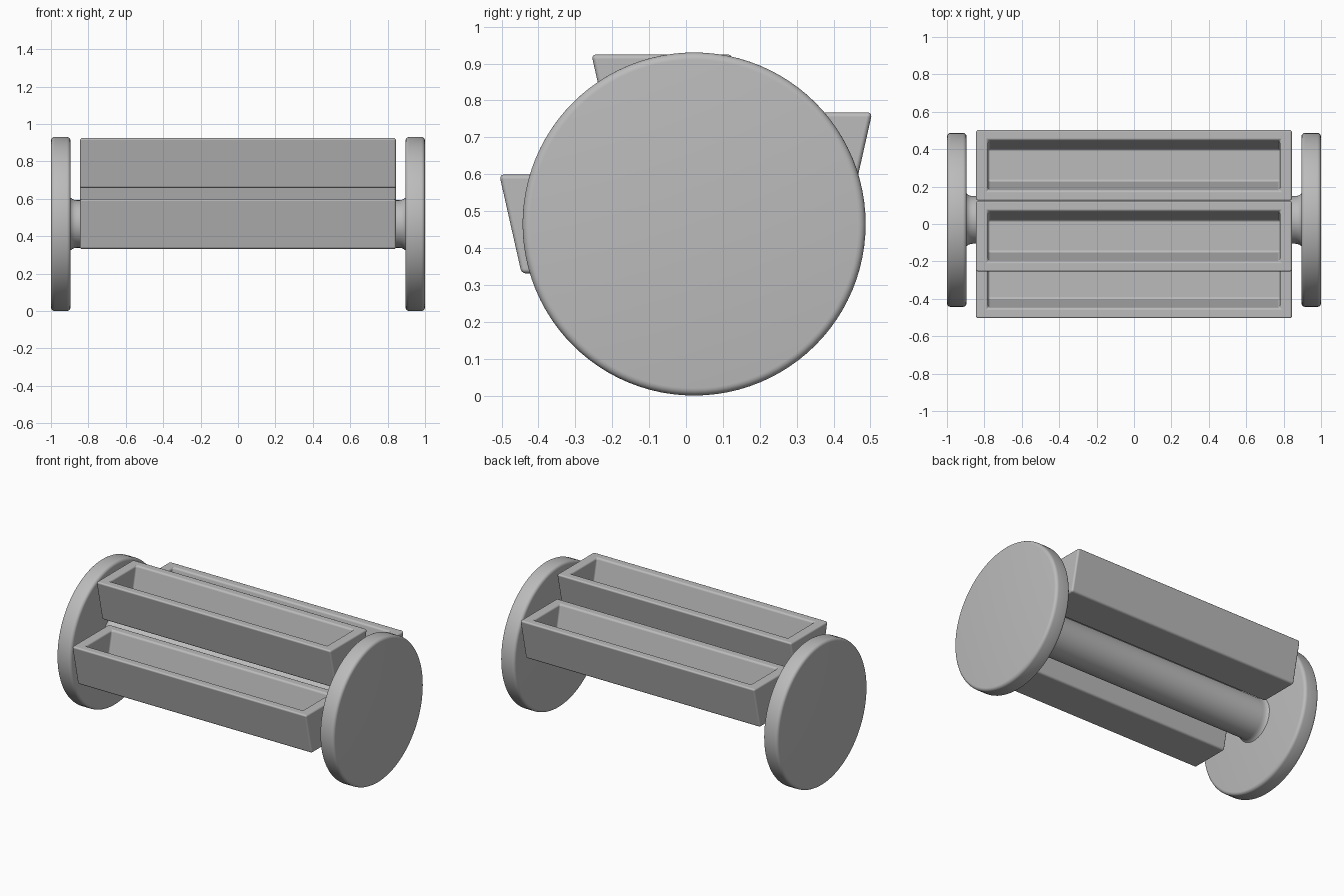
import bpy, bmesh, math

if "Cube" in bpy.data.objects:
    bpy.data.objects.remove(bpy.data.objects["Cube"])

CY, CZ = 0.022, 0.465      # axle centre
R_DISC = 0.465

grey = bpy.data.materials.new("plain grey")
grey.diffuse_color = (0.5, 0.5, 0.5, 1)
grey.use_nodes = True
grey.node_tree.nodes["Principled BSDF"].inputs["Base Color"].default_value = grey.diffuse_color


def finish(bm, name):
    bmesh.ops.recalc_face_normals(bm, faces=bm.faces[:])
    me = bpy.data.meshes.new(name)
    bm.to_mesh(me)
    bm.free()
    ob = bpy.data.objects.new(name, me)
    bpy.context.collection.objects.link(ob)
    me.materials.append(grey)
    bpy.ops.object.select_all(action='DESELECT')
    bpy.context.view_layer.objects.active = ob
    ob.select_set(True)
    return ob


def lathe(name, profile, n=96):
    """Spin (x, radius) points around the axle line and cap both ends."""
    bm = bmesh.new()
    rings = []
    for x, r in profile:
        rings.append([bm.verts.new((x, CY + r * math.cos(2 * math.pi * i / n),
                                    CZ + r * math.sin(2 * math.pi * i / n)))
                      for i in range(n)])
    for a, b in zip(rings, rings[1:]):
        for i in range(n):
            j = (i + 1) % n
            bm.faces.new((a[i], a[j], b[j], b[i]))
    bm.faces.new(rings[0])
    bm.faces.new(rings[-1])
    ob = finish(bm, name)
    bpy.ops.object.shade_smooth_by_angle(angle=math.radians(35))
    return ob


# end discs with rounded rims
def disc_profile(x0, x1, b=0.02, steps=5):
    pts = []
    for i in range(steps + 1):
        a = math.pi / 2 * i / steps
        pts.append((x0 + b * (1 - math.sin(a)), R_DISC - b + b * math.cos(a)))
    pts.reverse()
    return pts + [(x0 + x1 - x, r) for x, r in reversed(pts)]


lathe("left_disc", disc_profile(-1.0, -0.895))
lathe("right_disc", disc_profile(0.895, 1.0))

# axle flaring softly into the discs
flare = [(0.9, 0.146), (0.893, 0.139), (0.885, 0.133), (0.875, 0.129), (0.86, 0.127)]
lathe("axle", [(-x, r) for x, r in flare] + flare[::-1], 64)


# tapered open troughs
def trough(name, y, z):
    H, L, W, SLOPE = 0.134, 0.845, 0.191, 0.225
    WALL, DEPTH = 0.057, 0.212
    bm = bmesh.new()

    def loop(half_x, half_y, zz):
        return [bm.verts.new((sx * half_x, y + sy * half_y, z + zz))
                for sx, sy in ((-1, -1), (1, -1), (1, 1), (-1, 1))]

    loops = [loop(L, W - 2 * H * SLOPE, -H),
             loop(L, W, H),
             loop(L - 0.065, W - WALL, H),
             loop(L - 0.065, W - WALL - DEPTH * SLOPE, H - DEPTH)]
    for a, b in zip(loops, loops[1:]):
        for i in range(4):
            j = (i + 1) % 4
            bm.faces.new((a[i], a[j], b[j], b[i]))
    bm.faces.new(loops[0])
    bm.faces.new(loops[-1])
    ob = finish(bm, name)
    mod = ob.modifiers.new("rounding", 'BEVEL')
    mod.width = 0.012
    mod.segments = 3
    mod.limit_method = 'ANGLE'
    mod.harden_normals = True
    bpy.ops.object.shade_smooth_by_angle(angle=math.radians(35))


# three troughs spaced 75 degrees around the axle, all hanging level
for name, deg in (("front_trough", 180), ("top_trough", 105), ("back_trough", 30)):
    a = math.radians(deg)
    trough(name, CY + 0.337 * math.cos(a), CZ + 0.337 * math.sin(a))
